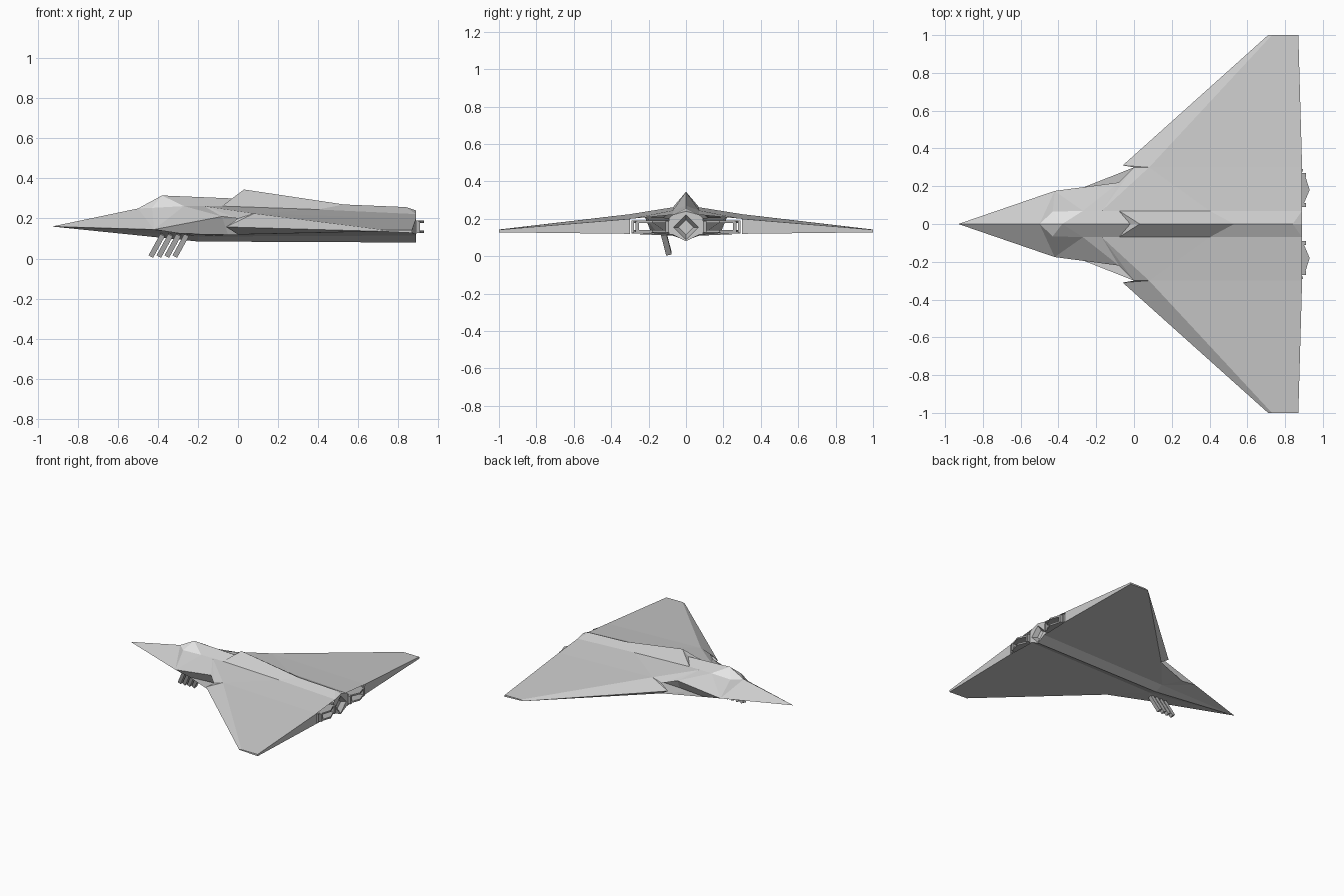
import bpy, bmesh
from mathutils import Vector, Matrix

cube = bpy.data.objects.get("Cube")
if cube:
    bpy.data.objects.remove(cube)


def material(name, shade, alpha=1.0):
    mat = bpy.data.materials.new(name)
    mat.use_nodes = True
    color = (shade, shade, shade, 1.0)
    bsdf = mat.node_tree.nodes["Principled BSDF"]
    bsdf.inputs["Base Color"].default_value = color
    bsdf.inputs["Alpha"].default_value = alpha
    bsdf.inputs["Roughness"].default_value = 0.7
    mat.diffuse_color = (shade, shade, shade, alpha)
    return mat


hull_grey = material("hull grey", 0.6)
metal_grey = material("metal grey", 0.45)
cockpit_grey = material("cockpit grey", 0.18)
glass = material("clear glass", 0.9, 0.12)
CENTRE = Vector((0.2, 0, 0.16))


def finish(name, bm, mat):
    mesh = bpy.data.meshes.new(name)
    bm.to_mesh(mesh)
    bm.free()
    mesh.materials.append(mat)
    obj = bpy.data.objects.new(name, mesh)
    bpy.context.collection.objects.link(obj)
    return obj


def panels(name, faces, mat=hull_grey, inward=False):
    """Flat panels given by corner points, mirrored to both sides."""
    bm = bmesh.new()
    for face in faces:
        for side in (1, -1):
            bm.faces.new([bm.verts.new((x, y * side, z)) for x, y, z in face])
    bmesh.ops.remove_doubles(bm, verts=bm.verts, dist=0.0005)
    bm.normal_update()
    for f in bm.faces:
        facing = f.normal.dot(f.calc_center_median() - CENTRE)
        if (facing < 0) != inward:
            f.normal_flip()
    return finish(name, bm, mat)


def loft(rails):
    """Quads between neighbouring rails of equal length."""
    return [[a[i], a[i + 1], b[i + 1], b[i]]
            for a, b in zip(rails, rails[1:]) for i in range(len(a) - 1)]


def box(name, centre, size, mat, tilt=None):
    bm = bmesh.new()
    bmesh.ops.create_cube(bm, size=1, matrix=Matrix.Diagonal((*size, 1)))
    if tilt:
        bmesh.ops.rotate(bm, verts=bm.verts, matrix=tilt)
    bmesh.ops.translate(bm, verts=bm.verts, vec=centre)
    return finish(name, bm, mat)


def prism(name, outline, z, thick, mat):
    bm = bmesh.new()
    face = bm.faces.new([bm.verts.new((x, y, z)) for x, y in outline])
    new = bmesh.ops.extrude_face_region(bm, geom=[face])["geom"]
    verts = [v for v in new if isinstance(v, bmesh.types.BMVert)]
    bmesh.ops.translate(bm, verts=verts, vec=(0, 0, thick))
    bmesh.ops.recalc_face_normals(bm, faces=bm.faces)
    return finish(name, bm, mat)


# Key points of the airframe, on the +y half
nose = (-.93, 0, .16)
rim_front, rim_side = (-.5, 0, .25), (-.43, .065, .253)
rim_back, shoulder = (-.27, .07, .262), (-.17, .07, .262)
canopy_top = (-.38, 0, .315)
spine_foot, spine_front, spine_peak = (-.08, .07, .262), (-.02, 0, .3), (.03, 0, .345)
spine_mid, spine_aft, spine_end = (.53, 0, .27), (.84, 0, .257), (.89, 0, .24)
root_mid, root_end = (.4, .07, .245), (.89, .07, .222)
chine, lip_in, lip_out = (-.42, .175, .145), (-.08, .22, .21), (0, .3, .2)
low_lip_in, low_lip_out = (-.29, .185, .125), (0, .3, .12)
crease, apex = (.08, .3, .225), (-.06, .31, .158)
tip_top, tip_edge = (.73, 1, .143), (.71, 1, .136)
tip_rear_top, tip_rear_low = (.87, 1, .142), (.87, 1, .128)
tail_top, tail_low = (.89, .3, .2), (.89, .3, .12)
keel_side, keel_side_end = (-.2, .07, .11), (.89, .07, .115)
keel, keel_end = (-.2, 0, .085), (.89, 0, .08)
duct_low = (-.05, .15, .12)
duct_end_top, duct_end_low = (.89, .09, .205), (.89, .09, .117)

# Fuselage and wings
panels("forward_fuselage", [
    (nose, rim_front, chine), (rim_front, rim_side, chine),
    (rim_side, rim_back, chine), (rim_back, lip_in, chine),
    (rim_back, shoulder, lip_in), (shoulder, lip_out, lip_in),
    (shoulder, crease, lip_out)])
panels("wing_top", [
    (shoulder, spine_foot, root_mid, crease), (root_mid, root_end, tail_top, crease),
    (crease, tail_top, tip_rear_top, tip_top)])
panels("wing_edges", [
    (crease, tip_top, tip_edge, apex), (lip_out, crease, apex),
    (tip_top, tip_rear_top, tip_rear_low, tip_edge),
    (tail_top, tip_rear_top, tip_rear_low, tail_low)])
panels("wing_underside", [
    (apex, tip_edge, low_lip_out), (tip_edge, tip_rear_low, tail_low, low_lip_out)])
panels("belly", [
    (nose, chine, keel_side), (nose, keel_side, keel),
    (chine, low_lip_in, keel_side), (low_lip_in, low_lip_out, keel_side),
    (low_lip_out, tail_low, keel_side_end, keel_side),
    (keel, keel_side, keel_side_end, keel_end)])

# Open air ducts running from the intakes to the tail
panels("duct_inner_wall", [
    (chine, lip_in, duct_low, low_lip_in),
    (lip_in, duct_end_top, duct_end_low, duct_low)])
panels("duct_outer_wall", [(lip_out, tail_top, tail_low, low_lip_out)], inward=True)

# Dorsal spine and the fairing behind the canopy
panels("dorsal_spine", [
    (spine_front, spine_peak, spine_foot), (spine_peak, spine_mid, root_mid, spine_foot),
    (spine_mid, spine_aft, root_end, root_mid), (spine_aft, spine_end, root_end)])
panels("canopy_fairing", [
    (canopy_top, spine_front, spine_foot, rim_back), (rim_back, spine_foot, shoulder)])

# Canopy and cockpit
panels("canopy_glass", [
    (rim_front, canopy_top, rim_side), (canopy_top, rim_back, rim_side)], glass)
rim = [rim_front, rim_side, rim_back]
floor = [(x, y * .9, .205) for x, y, z in rim]
floor_mid = (floor[2][0], 0, .205)
panels("cockpit_tub", loft([rim, floor]) + [floor + [floor_mid],
       (canopy_top, rim_back, floor[2], floor_mid)], hull_grey, inward=True)
lean = Matrix.Rotation(.3, 3, 'Y')
box("seat_base", (-.37, 0, .222), (.06, .06, .03), cockpit_grey)
box("seat_back", (-.335, 0, .25), (.018, .055, .075), cockpit_grey, lean)
box("seat_headrest", (-.325, 0, .285), (.016, .03, .02), cockpit_grey, lean)
box("instrument_panel", (-.44, 0, .242), (.015, .07, .04), cockpit_grey, lean)
for side in (1, -1):
    box("side_console", (-.36, side * .05, .225), (.12, .02, .03), metal_grey)
box("control_stick", (-.405, 0, .23), (.008, .008, .045), cockpit_grey)

# Tail cap with a recessed diamond exhaust
outline = [spine_end, root_end, duct_end_top, (.89, .09, .155),
           duct_end_low, keel_side_end, keel_end]


def diamond(x, r):
    steps = (1, .6, .3, 0, -.3, -.6, -1)
    return [(x, r * (1 - abs(s)), .155 + r * s) for s in steps]


panels("tail_cap", loft([outline, diamond(.89, .068)]))
panels("centre_exhaust", loft([diamond(.89, .068), diamond(.86, .04)]), metal_grey)
panels("exhaust_plug", loft([diamond(.86, .04), [(.885, 0, .155)] * 7][:1])
       + [diamond(.86, .04)], hull_grey)

# Side nozzles: pointed flaps above and below, with vertical posts
for side in (1, -1):
    flap = [(.84, .1), (.9, .11), (.93, .18), (.905, .26), (.84, .29)]
    flap = [(x, y * side) for x, y in flap]
    for z in (.128, .178):
        prism("nozzle_flap", flap, z, .012, metal_grey)
    for y in (.1, .26):
        box("nozzle_post", (.885, side * y, .158), (.05, .02, .06), metal_grey)
    box("nozzle_side_plate", (.87, side * .285, .158), (.05, .012, .065), hull_grey)

# Row of slanted bars under the right side
slant = Matrix.Rotation(.5, 3, 'Y') @ Matrix.Rotation(.22, 3, 'X')
for i in range(4):
    box("belly_bar", (-.285 - i * .04, -.105, .066), (.026, .03, .125), metal_grey, slant)
